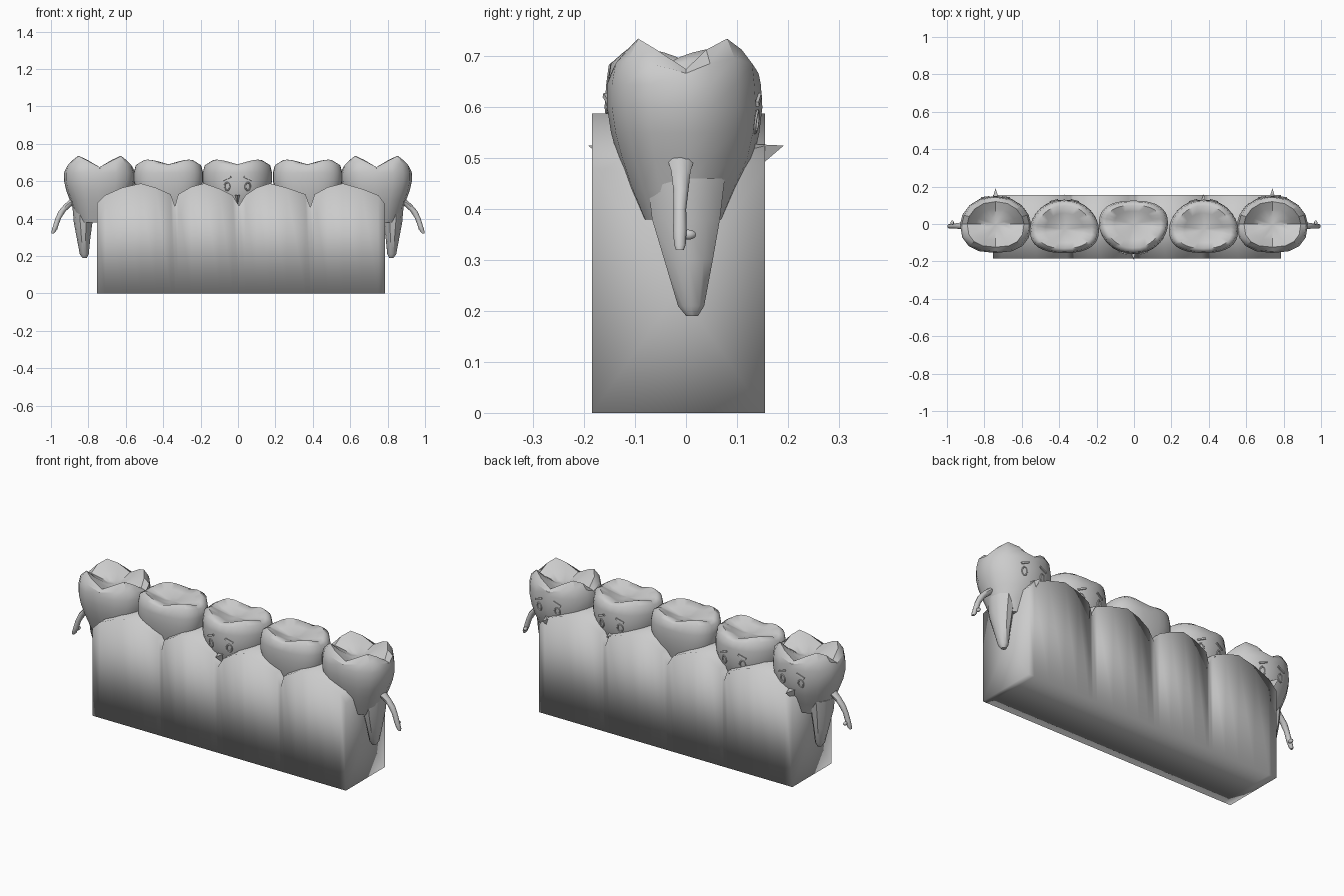
import bpy, bmesh, math
from math import sin, cos, pi
from mathutils import Matrix, Vector
from mathutils.bvhtree import BVHTree

if "Cube" in bpy.data.objects:
    bpy.data.objects.remove(bpy.data.objects["Cube"])

grey = bpy.data.materials.new("tooth_grey")
grey.diffuse_color = (0.6, 0.6, 0.6, 1)
grey.use_nodes = True
grey.node_tree.nodes["Principled BSDF"].inputs["Base Color"].default_value = grey.diffuse_color


def finish(bm, name, M=Matrix(), angle=40):
    """Turn a bmesh into a smooth-shaded object."""
    bmesh.ops.transform(bm, matrix=M, verts=bm.verts)
    bmesh.ops.recalc_face_normals(bm, faces=bm.faces)
    me = bpy.data.meshes.new(name)
    bm.to_mesh(me)
    bm.free()
    me.materials.append(grey)
    ob = bpy.data.objects.new(name, me)
    bpy.context.collection.objects.link(ob)
    bpy.context.view_layer.objects.active = ob
    ob.select_set(True)
    if angle:
        bpy.ops.object.shade_smooth_by_angle(angle=math.radians(angle))
    else:
        me.polygons.foreach_set("use_smooth", [True] * len(me.polygons))
    ob.select_set(False)
    return ob


def skin(rings):
    """Join equal-length rings of points and cap both ends."""
    bm = bmesh.new()
    vs = [[bm.verts.new(p) for p in r] for r in rings]
    n = len(vs[0])
    for a, b in zip(vs, vs[1:]):
        for i in range(n):
            j = (i + 1) % n
            bm.faces.new((a[i], a[j], b[j], b[i]))
    for r in (vs[0], vs[-1]):
        c = bm.verts.new(sum((v.co for v in r), Vector()) / n)
        for i in range(n):
            bm.faces.new((r[i], r[(i + 1) % n], c))
    bmesh.ops.recalc_face_normals(bm, faces=bm.faces)
    return bm


def tube(rings, n=10):
    """Horizontal elliptical rings: (x, y, z, rx, ry)."""
    return skin([[(x + rx * cos(2 * pi * i / n), y + ry * sin(2 * pi * i / n), z)
                  for i in range(n)] for x, y, z, rx, ry in rings])


def power(v, e):
    return math.copysign(abs(v) ** e, v)


def crown(n, rx, back, front, rim, cusp, sharp):
    """Egg-shaped crown, pointed towards its face (-y), with a cusped bowl on top."""
    # z, width, depth to the back, depth to the face
    body = [(.38, .60, .55, .50), (.44, .72, .72, .68), (.50, .84, .86, .88),
            (.55, .94, .95, .96), (.60, 1, 1, 1), (.645, 1, 1, .98)]
    # z offset from rim, size, share of cusp height
    top = [(-.008, .95, .5), (0, .80, 1), (-.008, .55, .45), (-.02, .25, .1)]

    def point(t, z, w, b, f):
        s = sin(t)
        if s > 0:
            return (rx * w * power(cos(t), .8), back * b * power(s, .8), z)
        return (rx * w * power(cos(t), .9), front * f * power(s, 1.15), z)

    angles = [2 * pi * i / n for i in range(n)]
    rings = [[point(t, *r) for t in angles] for r in body]
    for dz, s, c in top:
        rings.append([point(t, rim + dz + cusp * c * abs(sin(2 * t)) ** sharp, s, s, s)
                      for t in angles])
    return skin(rings)


def tooth(name, x, y, turned, outer):
    M = Matrix.Translation((x, y, 0)) @ Matrix.Rotation(pi if turned else 0, 4, 'Z')
    if outer:
        bm = crown(16, .19, .155, .15, .675, .06, 1.3)
    else:
        bm = crown(32, .185, .125, .16, .69, .025, 1)
    tree = BVHTree.FromBMesh(bm)
    finish(bm, name + "_crown", M, 35 if outer else 60)

    # two tapering roots
    for s in (-1, 1):
        finish(tube([(s * .085, 0, .46, .06, .08), (s * .088, 0, .38, .05, .07),
                     (s * .086, -.005, .30, .037, .05), (s * .082, -.01, .21, .024, .027),
                     (s * .08, -.012, .19, .012, .012)]), name + "_root", M)

    # pointed nose
    bm = bmesh.new()
    pts = [(-.03, -.09, .53), (.03, -.09, .53), (0, -.11, .455), (0, -.192, .525)]
    v = [bm.verts.new(p) for p in pts]
    for f in ((0, 1, 2), (0, 1, 3), (1, 2, 3), (2, 0, 3)):
        bm.faces.new([v[i] for i in f])
    finish(bm, name + "_nose", M, 20)

    # eye rings and slanted brows laid on the crown surface
    for s in (-1, 1):
        for part, px, pz in (("eye", .055, .572), ("brow", .055, .615)):
            hit, normal, _, _ = tree.ray_cast(Vector((s * px, -1, pz)), Vector((0, 1, 0)))
            if hit is None:
                continue
            L = Matrix.Translation(hit) @ normal.to_track_quat('Z', 'Y').to_matrix().to_4x4()
            if part == "eye":
                bm = skin_ring(.014, .021, .004)
            else:
                bm = bmesh.new()
                bmesh.ops.create_cube(bm, size=1)
                bmesh.ops.scale(bm, vec=(.046, .009, .012), verts=bm.verts)
                L = L @ Matrix.Rotation(-s * .4, 4, 'Z')
            finish(bm, name + "_" + part, M @ L)


def skin_ring(a, b, r, n=14, m=6):
    """Small oval ring lying in the xy plane."""
    bm = bmesh.new()
    vs = [[bm.verts.new(((a + r * cos(2 * pi * j / m)) * cos(2 * pi * i / n),
                         (b + r * cos(2 * pi * j / m)) * sin(2 * pi * i / n),
                         r * sin(2 * pi * j / m))) for j in range(m)] for i in range(n)]
    for i in range(n):
        for j in range(m):
            k, l = (i + 1) % n, (j + 1) % m
            bm.faces.new((vs[i][j], vs[k][j], vs[k][l], vs[i][l]))
    return bm


# gum block: scalloped outline with a dip at each tooth
outline = [(-.755, .48), (-.71, .525), (-.62, .565), (-.52, .588), (-.44, .565), (-.36, .53),
           (-.337, .465), (-.32, .53), (-.25, .57), (-.18, .588), (-.10, .56), (-.03, .525),
           (.005, .468), (.04, .525), (.10, .565), (.17, .588), (.26, .565), (.36, .53),
           (.387, .46), (.41, .53), (.48, .568), (.56, .588), (.66, .56), (.75, .525),
           (.785, .48)]
bm = skin([[(x, -.185, 0), (x, .155, 0), (x, .155, z), (x, -.185, z)] for x, z in outline])
finish(bm, "gum", angle=0)

# the middle tooth faces the front, the others face the back
tooth("middle_tooth", -.003, 0, False, False)
for s, side in ((-1, "left"), (1, "right")):
    tooth(side + "_inner_tooth", s * .372, -.03, True, False)
    tooth(side + "_outer_tooth", s * .74, 0, True, True)

    # hanging arm with a hand and thumb
    finish(tube([(s * .865, -.01, .505, .03, .03), (s * .905, -.01, .475, .024, .02),
                 (s * .94, -.01, .44, .019, .016), (s * .962, -.012, .40, .015, .013),
                 (s * .975, -.012, .36, .014, .014), (s * .986, -.012, .33, .012, .012),
                 (s * .991, -.012, .32, .007, .008)]), side + "_arm")
    bm = bmesh.new()
    bmesh.ops.create_uvsphere(bm, u_segments=10, v_segments=6, radius=1)
    finish(bm, side + "_thumb", Matrix.Translation((s * .972, .004, .35))
           @ Matrix.Diagonal((.009, .016, .01, 1)))
